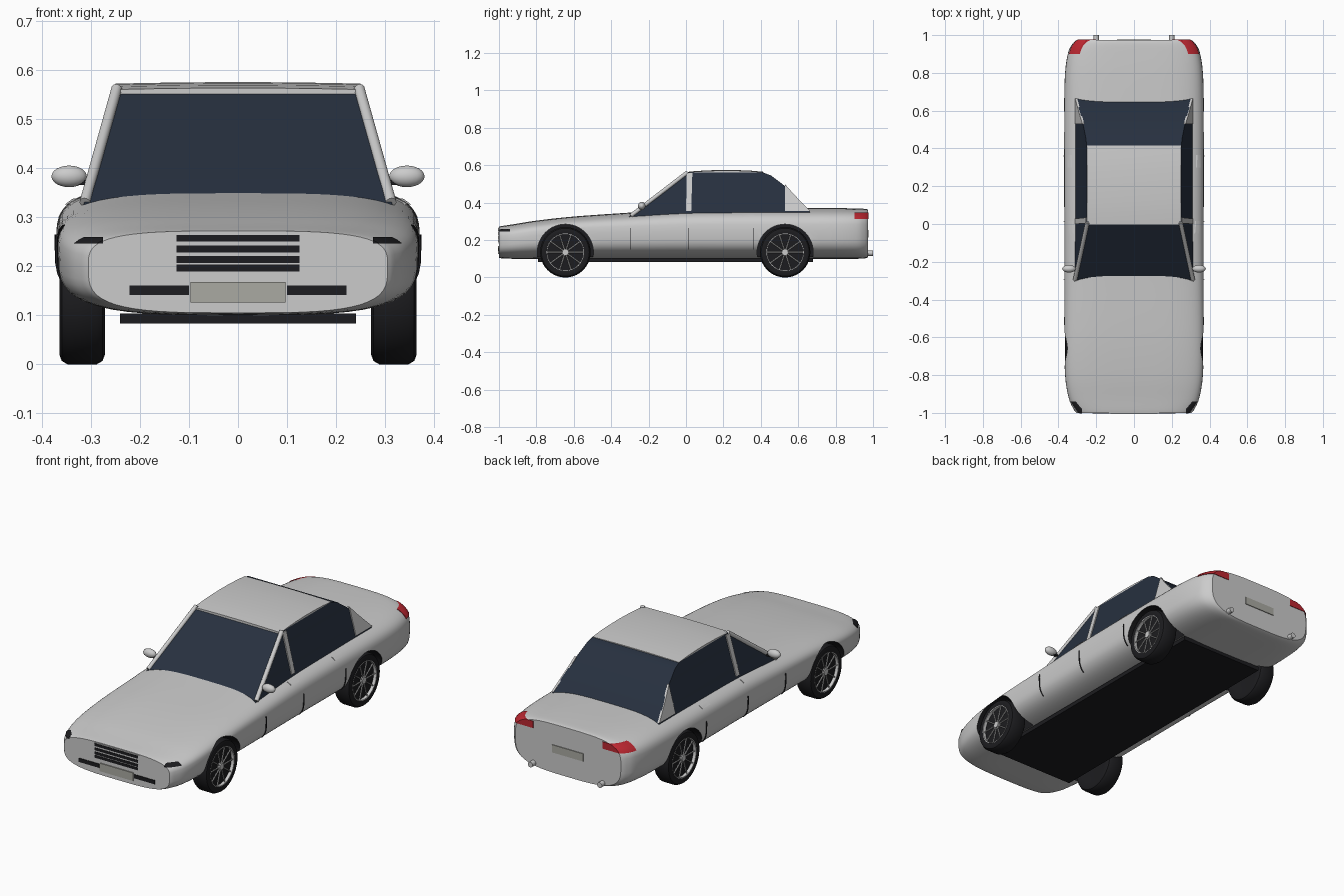
import bpy, bmesh, math
from mathutils import Vector, Matrix

if "Cube" in bpy.data.objects:
    bpy.data.objects.remove(bpy.data.objects["Cube"])


def material(name, rgb):
    m = bpy.data.materials.new(name)
    m.diffuse_color = (*rgb, 1)
    m.use_nodes = True
    m.node_tree.nodes["Principled BSDF"].inputs["Base Color"].default_value = m.diffuse_color
    return m


BLACK = material("black", (.012, .012, .014))
GLASS = material("glass", (.02, .03, .05))
RED = material("red", (.5, .02, .03))
WHITE = material("bright", (.8, .8, .8))
PLATE = material("plate", (.4, .4, .36))


def finish(name, bm, mat=None, angle=35):
    bmesh.ops.recalc_face_normals(bm, faces=bm.faces)
    me = bpy.data.meshes.new(name)
    bm.to_mesh(me)
    bm.free()
    ob = bpy.data.objects.new(name, me)
    bpy.context.collection.objects.link(ob)
    if mat:
        me.materials.append(mat)
    bpy.ops.object.select_all(action='DESELECT')
    ob.select_set(True)
    bpy.context.view_layer.objects.active = ob
    if angle:
        bpy.ops.object.shade_smooth_by_angle(angle=math.radians(angle))
    return ob


def loft(bm, rings, caps=True):
    vs = [[bm.verts.new(p) for p in r] for r in rings]
    n = len(vs[0])
    for a, b in zip(vs, vs[1:]):
        for i in range(n):
            bm.faces.new((a[i], a[(i + 1) % n], b[(i + 1) % n], b[i]))
    if caps:
        bm.faces.new(vs[0])
        bm.faces.new(vs[-1])


def add_box(bm, lo, hi):
    lo, hi = Vector(lo), Vector(hi)
    size = Matrix.Diagonal((*(hi - lo), 1))
    bmesh.ops.create_cube(bm, size=1, matrix=Matrix.Translation((lo + hi) / 2) @ size)


def boxes(name, pairs, mat=None, mirror=False):
    bm = bmesh.new()
    for lo, hi in pairs:
        add_box(bm, lo, hi)
        if mirror:
            add_box(bm, (-hi[0], lo[1], lo[2]), (-lo[0], hi[1], hi[2]))
    return finish(name, bm, mat, 0)


def add_rod(bm, a, b, r, seg=16, squash=1):
    a, b = Vector(a), Vector(b)
    rot = (b - a).to_track_quat('Z', 'Y').to_matrix().to_4x4()
    bmesh.ops.create_cone(bm, cap_ends=True, segments=seg, radius1=r, radius2=r, depth=(b - a).length,
                          matrix=Matrix.Translation((a + b) / 2) @ rot @ Matrix.Diagonal((1, squash, 1, 1)))


def boolean(ob, cutter, op):
    mod = ob.modifiers.new("cut", 'BOOLEAN')
    mod.object, mod.operation, mod.solver = cutter, op, 'EXACT'
    mod.material_mode = 'TRANSFER'
    bpy.context.view_layer.objects.active = ob
    bpy.ops.object.modifier_apply(modifier=mod.name)
    bpy.data.objects.remove(cutter)


def smooth_rows(rows, k):
    out = []
    for i in range(len(rows) - 1):
        p0, p1, p2, p3 = (rows[max(0, min(len(rows) - 1, i + d))] for d in (-1, 0, 1, 2))
        for s in range(k):
            t = s / k
            out.append([.5 * (2 * b + (c - a) * t + (2 * a - 5 * b + 4 * c - d) * t * t
                              + (3 * b - a - 3 * c + d) * t ** 3) for a, b, c, d in zip(p0, p1, p2, p3)])
    return out + [list(rows[-1])]


# body stations: y, half width, bottom, widest height, top
STATIONS = [(-1, .305, .105, .2, .272), (-.98, .32, .102, .203, .276), (-.92, .346, .1, .21, .285),
            (-.8, .365, .1, .225, .304), (-.6, .369, .1, .24, .326), (-.3, .369, .1, .245, .347),
            (0, .369, .1, .25, .366), (.3, .37, .1, .25, .37), (.6, .37, .1, .25, .371),
            (.8, .365, .1, .25, .371), (.91, .348, .1, .25, .369), (.955, .325, .102, .25, .367),
            (.973, .305, .108, .25, .363)]


def body_mesh():
    bm = bmesh.new()
    rings = []
    for y, w, zb, zm, zt in smooth_rows(STATIONS, 4):
        ring = []
        for i in range(56):
            a = 2 * math.pi * i / 56
            c, s = math.cos(a), math.sin(a)
            e = 2 / 3.5
            h = zt - zm if s > 0 else zm - zb
            ring.append((w * math.copysign(abs(c) ** e, c), y, zm + h * math.copysign(abs(s) ** e, s)))
        rings.append(ring)
    loft(bm, rings)
    return bm


WHEELS = (-.645, .53)
body = finish("body", body_mesh())
for y in WHEELS:
    for s in (-1, 1):
        bm = bmesh.new()
        add_rod(bm, (s * .24, y, .135), (s * .5, y, .135), .15, 48)
        boolean(body, finish("arch_cutter", bm, BLACK, 0), 'DIFFERENCE')
bpy.context.view_layer.objects.active = body
body.select_set(True)
bpy.ops.object.shade_smooth_by_angle(angle=math.radians(35))


# thin skins that follow the body surface: lamps, seams, handles
def patch(name, pairs, mat):
    bm = body_mesh()
    for v in bm.verts:
        v.co = (v.co.x * 1.01, v.co.y * 1.003, .235 + (v.co.z - .235) * 1.015)
    ob = finish(name, bm, mat)
    boolean(ob, boxes("cutter", pairs, mat, True), 'INTERSECT')


patch("tail_lights", [((.2, .9, .312), (.4, 1.1, .348))], RED)
patch("headlights", [((.275, -1.1, .246), (.4, -.94, .26))], BLACK)
patch("door_seams", [((.33, y - .002, .15), (.5, y + .002, .265)) for y in (-.295, .015, .36)], BLACK)
patch("door_handles", [((.3, y, .326), (.5, y + .065, .338)) for y in (-.05, .3)], WHITE)

# floor, grille, bumper details and number plates
boxes("floor", [((-.24, -.79, .083), (.24, .68, .104))], BLACK)
boxes("grille_frame", [((-.132, -1.003, .181), (.132, -.98, .268))], WHITE)
boxes("grille_slats", [((-.125, -1.005, z - .007), (.125, -.98, z + .007)) for z in (.257, .235, .214, .196)], BLACK)
boxes("bumper_vents", [((.1, -1.003, .141), (.221, -.98, .161))], BLACK, True)
boxes("front_plate", [((-.097, -1.005, .126), (.097, -.98, .168))], PLATE)
boxes("rear_plate", [((-.09, .96, .215), (.09, .977, .255))], PLATE)

# glasshouse levels: z, front y, rear y, half width
LEVELS = [(.32, -.31, .685, .316), (.36, -.26, .655, .305), (.4, -.205, .62, .295), (.45, -.14, .572, .28),
          (.5, -.072, .515, .267), (.545, -.013, .455, .255), (.562, .01, .41, .25)]
bm = bmesh.new()
loft(bm, [[(-w, f, z), (w, f, z), (w, r, z), (-w, r, z)] for z, f, r, w in LEVELS])
finish("windows", bm, GLASS)

# roof skin with a slight crown
bm = bmesh.new()
rings = []
for y, z in ((-.005, .556), (.05, .562), (.12, .566), (.2, .568), (.28, .567), (.35, .564), (.415, .558)):
    xs = [-.25 + .05 * i for i in range(11)]
    top = [(x, y, z + .007 - .05 * x * x) for x in xs]
    rings.append(top + [(x, y, z - .006) for x in reversed(xs)])
loft(bm, rings)
finish("roof", bm)


# side pillars drawn in the plane of the side glass
def side_panel(name, outline):
    bm = bmesh.new()
    for s in (-1, 1):
        loft(bm, [[(s * (.316 - (z - .32) * .27 + d), y, z) for y, z in outline] for d in (-.006, .005)])
    finish(name, bm)


side_panel("middle_pillars", [(0, .355), (.028, .355), (.034, .558), (.004, .558)])
side_panel("rear_pillars", [(.53, .355), (.665, .355), (.62, .4), (.572, .45), (.53, .498)])
bm = bmesh.new()
for s in (-1, 1):
    add_rod(bm, (s * .312, -.295, .33), (s * .247, .008, .562), .011, 12)
finish("front_pillars", bm)

# door mirrors
bm = bmesh.new()
for s in (-1, 1):
    bmesh.ops.create_uvsphere(bm, u_segments=20, v_segments=12, radius=1,
                              matrix=Matrix.Translation((s * .344, -.237, .383)) @ Matrix.Diagonal((.036, .02, .022, 1)))
finish("mirrors", bm)
boxes("mirror_arms", [((.295, -.243, .365), (.337, -.227, .376))], BLACK, True)

# exhaust tips
bm = bmesh.new()
for s in (-1, 1):
    add_rod(bm, (s * .2, .93, .13), (s * .2, 1, .13), .014)
finish("exhausts", bm, WHITE)

# wheels: turned tyre, dark dish, spokes, hub
TYRE = [(.275, .09), (.271, .115), (.276, .128), (.288, .135), (.347, .135), (.359, .128), (.364, .115), (.361, .1),
        (.345, .097)]
for label, y in zip(("front", "rear"), WHEELS):
    for side, s in (("left", 1), ("right", -1)):
        def at(x, r, a):
            return (s * x, y + r * math.cos(a), .135 + r * math.sin(a))
        bm = bmesh.new()
        loft(bm, [[at(x, r, 2 * math.pi * i / 40) for i in range(40)] for x, r in TYRE])
        finish(f"{label}_{side}_tyre", bm, BLACK)
        bm = bmesh.new()
        for i in range(10):
            a = 2 * math.pi * i / 10
            add_rod(bm, at(.353, .012, a), at(.353, .098, a), .0035, 6)
        add_rod(bm, (s * .34, y, .135), (s * .36, y, .135), .017, 20)
        loft(bm, [[at(x, r, 2 * math.pi * i / 40) for i in range(40)]
                  for x, r in ((.346, .096), (.362, .096), (.362, .1), (.346, .1), (.346, .096))], False)
        finish(f"{label}_{side}_rim", bm)
